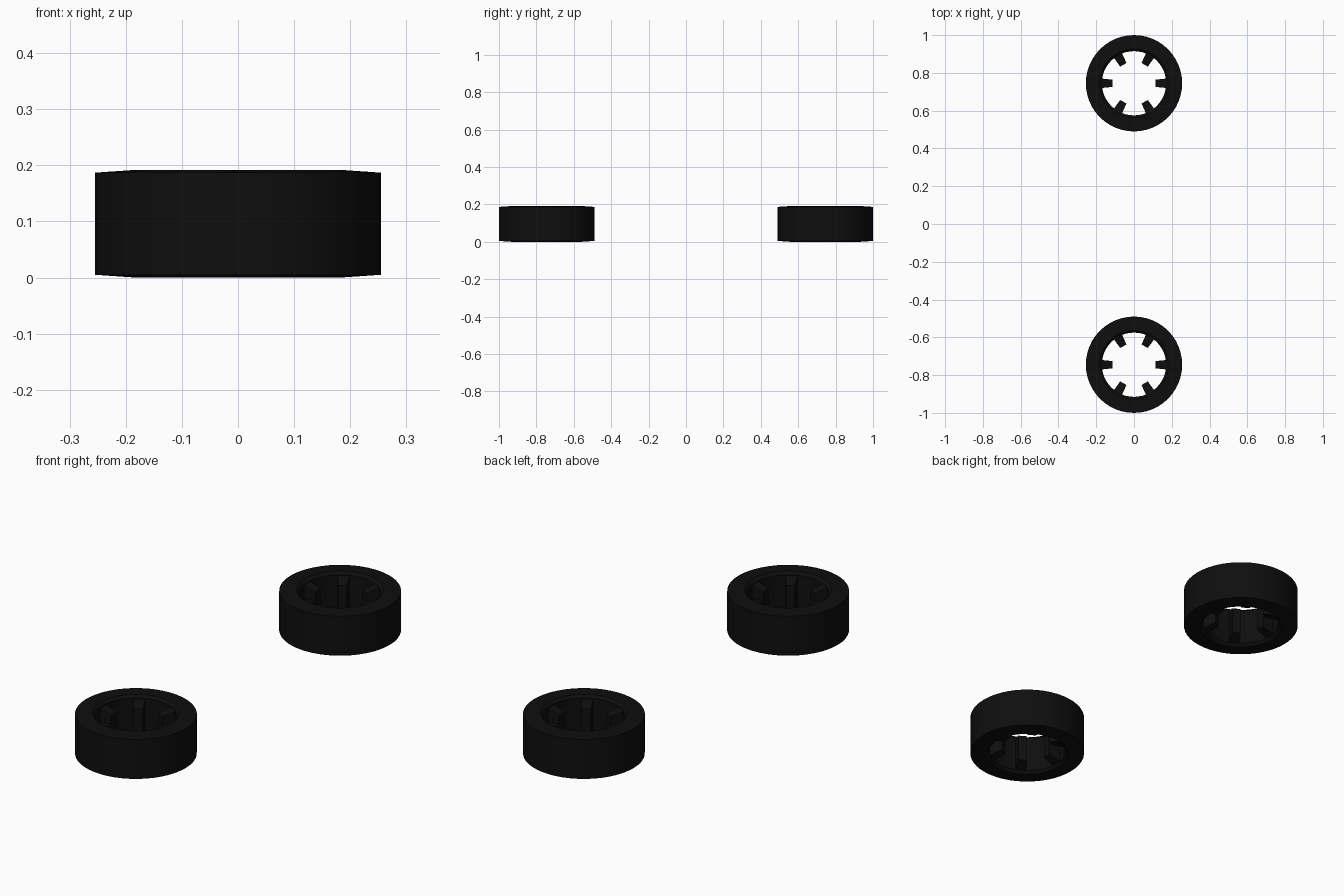
import bpy, bmesh, math
from mathutils import Matrix

if "Cube" in bpy.data.objects:
    bpy.data.objects.remove(bpy.data.objects["Cube"])

SEG = 48
H = 0.192
rubber = bpy.data.materials.new("black rubber")
rubber.diffuse_color = (0.0045, 0.0045, 0.0045, 1)
rubber.use_nodes = True
rubber.node_tree.nodes["Principled BSDF"].inputs["Base Color"].default_value = rubber.diffuse_color


def finish(bm, name, y):
    bmesh.ops.recalc_face_normals(bm, faces=bm.faces)
    me = bpy.data.meshes.new(name)
    bm.to_mesh(me)
    bm.free()
    me.materials.append(rubber)
    ob = bpy.data.objects.new(name, me)
    ob.location.y = y
    bpy.context.collection.objects.link(ob)
    return ob


def ring(name, y):
    # closed cross-section (radius, height), slightly conical side walls
    prof = [(0.255, 0.005), (0.255, H - 0.005), (0.182, H),
            (0.17, H - 0.012), (0.17, 0.012), (0.182, 0)]
    bm = bmesh.new()
    loops = []
    for i in range(SEG):
        a = 2 * math.pi * i / SEG
        loops.append([bm.verts.new((r * math.cos(a), r * math.sin(a), z)) for r, z in prof])
    n = len(prof)
    for i in range(SEG):
        a, b = loops[i], loops[(i + 1) % SEG]
        for j in range(n):
            k = (j + 1) % n
            bm.faces.new((a[j], b[j], b[k], a[k]))
    ob = finish(bm, name, y)
    bpy.ops.object.select_all(action='DESELECT')
    ob.select_set(True)
    bpy.context.view_layer.objects.active = ob
    bpy.ops.object.shade_smooth_by_angle(angle=math.radians(20))


def ribs(name, y):
    # six inner ribs: (radius, half width, end inset), tapering to the tip
    sections = [(0.176, 0.025, 0.014), (0.15, 0.023, 0.022), (0.113, 0.019, 0.034)]
    bm = bmesh.new()
    for i in range(6):
        rot = Matrix.Rotation(math.radians(60 * i), 3, 'Z')
        rows = []
        for r, w, d in sections:
            pts = [(r, -w, d), (r, w, d), (r, w, H - d), (r, -w, H - d)]
            rows.append([bm.verts.new(rot @ Matrix.Translation(p).to_translation()) for p in pts])
        for a, b in zip(rows, rows[1:]):
            for j in range(4):
                k = (j + 1) % 4
                bm.faces.new((a[j], a[k], b[k], b[j]))
        bm.faces.new(rows[0])
        bm.faces.new(rows[-1])
    finish(bm, name, y)


# two identical tyres lying flat
for side, y in (("front", -0.745), ("back", 0.745)):
    ring(side + "_tyre", y)
    ribs(side + "_tyre_ribs", y)
